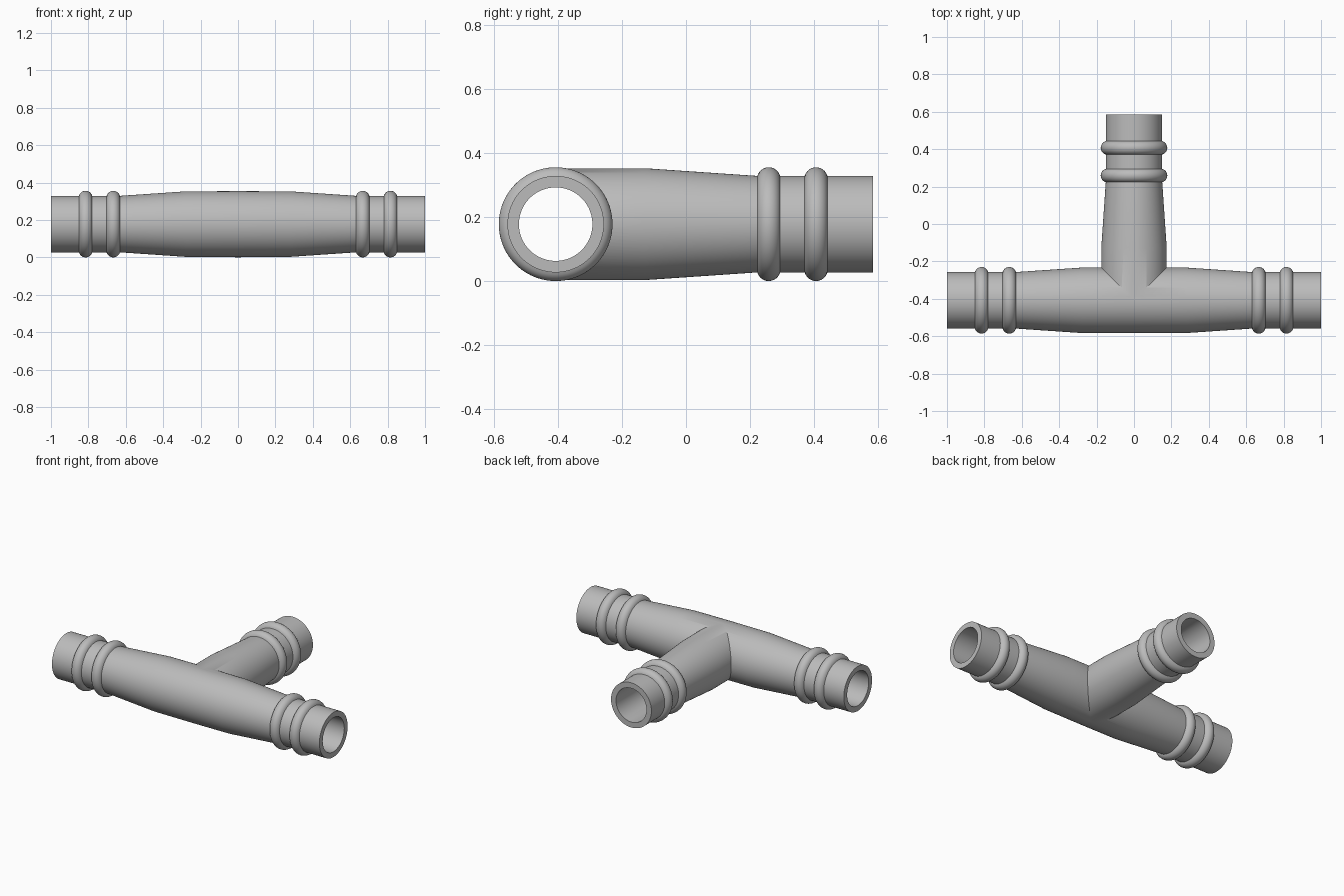
import bpy, bmesh, math
from mathutils import Matrix

cube = bpy.data.objects.get("Cube")
if cube:
    bpy.data.objects.remove(cube, do_unlink=True)

AXIS_Y, AXIS_Z = -0.408, 0.178
SEGMENTS = 96
PIPE, BODY, BORE = 0.151, 0.176, 0.115

grey = bpy.data.materials.new("plain grey")
grey.use_nodes = True
grey.diffuse_color = (0.5, 0.5, 0.5, 1)
grey.node_tree.nodes["Principled BSDF"].inputs["Base Color"].default_value = (0.5, 0.5, 0.5, 1)


def ridge(centre):
    """Rounded hose ridge as (distance, radius) points."""
    size, core = 0.037, 0.141
    low = math.asin((PIPE - core) / size)
    angles = [math.pi - low - (math.pi - 2 * low) * i / 12 for i in range(13)]
    return [(centre + size * math.cos(a), core + size * math.sin(a)) for a in angles]


def arm(length):
    """Outer profile from the middle of the body to the open end."""
    return [(0.28, BODY - 0.001), *ridge(0.667), *ridge(0.815), (length, PIPE)]


def lathe(name, profile, to_back=False):
    """Closed solid turned about x, or about y for the branch."""
    bm = bmesh.new()
    rings = []
    for d, r in profile:
        rings.append([bm.verts.new((d, r * math.cos(a), r * math.sin(a)))
                      for a in (math.tau * i / SEGMENTS for i in range(SEGMENTS))])
    for a, b in zip(rings, rings[1:]):
        for i in range(SEGMENTS):
            j = (i + 1) % SEGMENTS
            bm.faces.new((a[i], a[j], b[j], b[i]))
    bm.faces.new(rings[0])
    bm.faces.new(rings[-1])
    if to_back:
        bm.transform(Matrix.Rotation(math.pi / 2, 4, "Z"))
    bm.transform(Matrix.Translation((0, AXIS_Y, AXIS_Z)))
    bmesh.ops.recalc_face_normals(bm, faces=bm.faces)
    mesh = bpy.data.meshes.new(name)
    bm.to_mesh(mesh)
    bm.free()
    mesh.materials.append(grey)
    obj = bpy.data.objects.new(name, mesh)
    bpy.context.collection.objects.link(obj)
    return obj


# Straight run and branch
half = arm(1.0)
tee = lathe("tee_pipe", [(-d, r) for d, r in reversed(half)] + [(0, BODY)] + half)
branch = lathe("branch", [(0.01, BODY - 0.001)] + arm(0.993), True)

# Bores through the run and the branch
run_bore = lathe("run_bore", [(-1.1, BORE), (1.1, BORE)])
branch_bore = lathe("branch_bore", [(0.01, BORE - 0.001), (1.1, BORE - 0.001)], True)

# Join the arms, then hollow them
bpy.context.view_layer.objects.active = tee
for tool, operation in ((branch, "UNION"), (run_bore, "DIFFERENCE"), (branch_bore, "DIFFERENCE")):
    mod = tee.modifiers.new(tool.name, "BOOLEAN")
    mod.object, mod.operation, mod.solver = tool, operation, "EXACT"
    bpy.ops.object.modifier_apply(modifier=mod.name)
    bpy.data.objects.remove(tool, do_unlink=True)

# Smooth walls with crisp rims and joints
bpy.ops.object.select_all(action="DESELECT")
tee.select_set(True)
bpy.ops.object.shade_smooth_by_angle(angle=math.radians(30))
